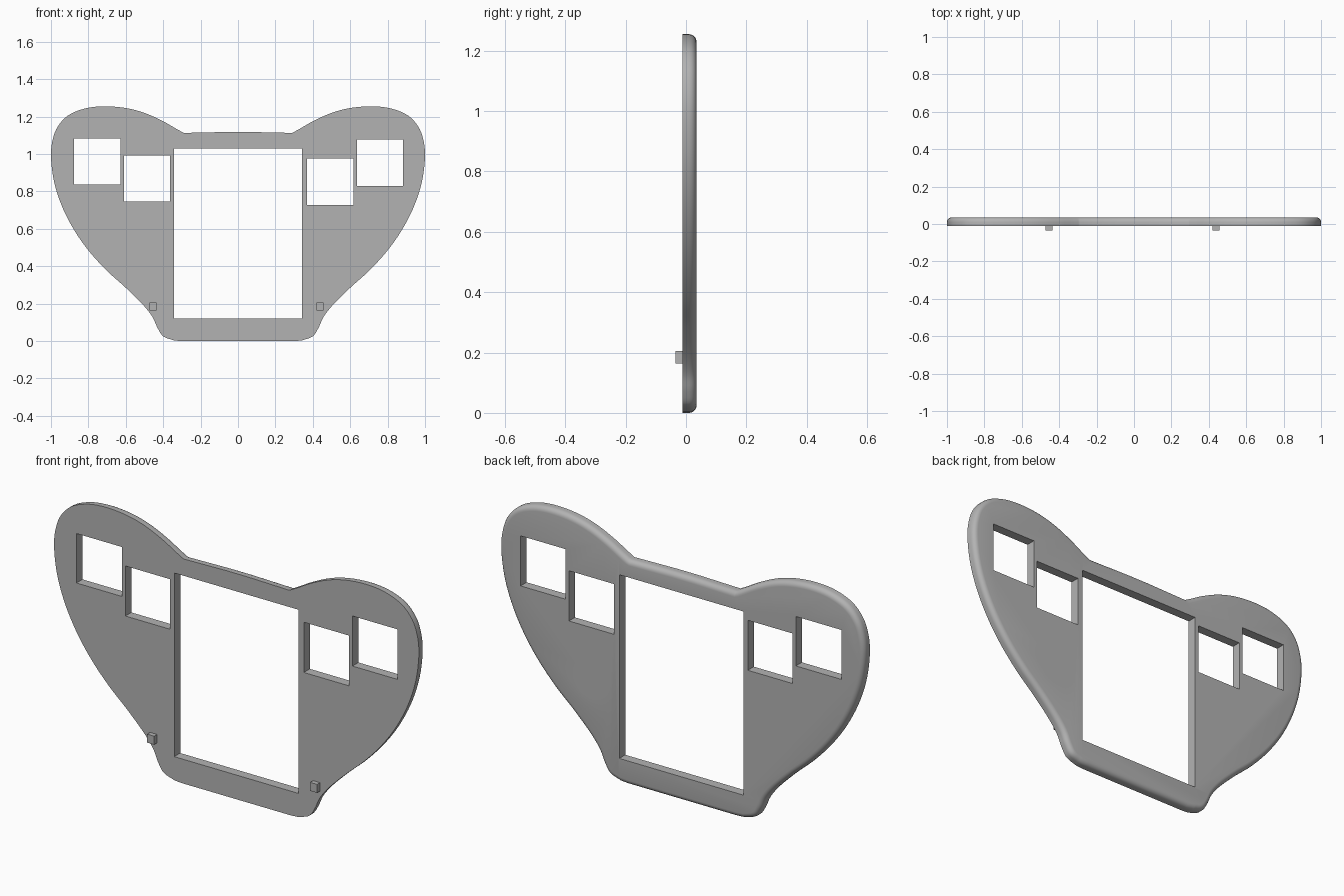
import bpy, bmesh, math
from mathutils import Vector

cube = bpy.data.objects.get("Cube")
if cube:
    bpy.data.objects.remove(cube, do_unlink=True)

grey = bpy.data.materials.new("plain grey")
grey.use_nodes = True
grey.diffuse_color = (0.45, 0.45, 0.45, 1)
grey.node_tree.nodes["Principled BSDF"].inputs["Base Color"].default_value = (0.45, 0.45, 0.45, 1)

FRONT, BACK = -0.012, 0.035


def make_object(name, bm):
    bmesh.ops.recalc_face_normals(bm, faces=bm.faces)
    mesh = bpy.data.meshes.new(name)
    bm.to_mesh(mesh)
    bm.free()
    mesh.materials.append(grey)
    obj = bpy.data.objects.new(name, mesh)
    bpy.context.collection.objects.link(obj)
    return obj


def box(name, x0, x1, y0, y1, z0, z1):
    bm = bmesh.new()
    bmesh.ops.create_cube(bm, size=1)
    for v in bm.verts:
        v.co = ((x0 + x1) / 2 + v.co.x * (x1 - x0),
                (y0 + y1) / 2 + v.co.y * (y1 - y0),
                (z0 + z1) / 2 + v.co.z * (z1 - z0))
    return make_object(name, bm)


def smooth_path(pts, steps=5):
    """Catmull-Rom curve with centripetal spacing through the points."""
    pts = [Vector(p) for p in pts]
    ext = [2 * pts[0] - pts[1]] + pts + [2 * pts[-1] - pts[-2]]
    out = []
    for a, b, c, d in zip(ext, ext[1:], ext[2:], ext[3:]):
        t1 = (b - a).length ** 0.5
        t2 = t1 + (c - b).length ** 0.5
        t3 = t2 + (d - c).length ** 0.5
        for i in range(steps):
            t = t1 + (t2 - t1) * i / steps
            p = a.lerp(b, t / t1)
            q = b.lerp(c, (t - t1) / (t2 - t1))
            r = c.lerp(d, (t - t2) / (t3 - t2))
            out.append(p.lerp(q, t / t2).lerp(q.lerp(r, (t - t1) / (t3 - t1)),
                                             (t - t1) / (t2 - t1)))
    return out + [pts[-1]]


# Outline of the left half, from the notch at the top round to the base
wing = smooth_path([
    (0.29, 1.113), (0.33, 1.135), (0.4, 1.175), (0.5, 1.22), (0.6, 1.246),
    (0.72, 1.255), (0.82, 1.243), (0.91, 1.205), (0.965, 1.145), (0.99, 1.08),
    (1.0, 1.0), (0.985, 0.86), (0.945, 0.73), (0.88, 0.6), (0.8, 0.485),
    (0.7, 0.375), (0.6, 0.285), (0.5, 0.185), (0.455, 0.125), (0.43, 0.07),
    (0.4, 0.026), (0.34, 0.003)])
half = [Vector((0.06, 1.118))] + wing + [Vector((0.3, 0))]
outline = half + [Vector((-p.x, p.y)) for p in reversed(half)]


def inset(loop, dist):
    """Move the clockwise outline inward along its normals."""
    out = []
    for i, p in enumerate(loop):
        t = (loop[(i + 1) % len(loop)] - loop[i - 1]).normalized()
        out.append(p + Vector((t.y, -t.x)) * dist)
    return out


# Plate: flat front, rounded rim at the back
bm = bmesh.new()
rings = []
RIM = 0.025
levels = [(FRONT, 0)] + [
    (BACK - RIM + RIM * math.sin(a), RIM * (1 - math.cos(a)))
    for a in (math.radians(18 * k) for k in range(6))]
for y, dist in levels:
    rings.append([bm.verts.new((p.x, y, p.y)) for p in inset(outline, dist)])
count = len(outline)
for low, high in zip(rings, rings[1:]):
    for i in range(count):
        j = (i + 1) % count
        bm.faces.new((low[i], low[j], high[j], high[i]))
bm.faces.new(rings[0])
bm.faces.new(rings[-1])
plate = make_object("face_plate", bm)

# Openings: screen, four square windows and one round hole
cutters = [box("opening_cutter", x0, x1, -0.2, 0.2, z0, z1) for x0, x1, z0, z1 in (
    (-0.341, 0.341, 0.12, 1.03),
    (-0.877, -0.627, 0.837, 1.082),
    (-0.609, -0.363, 0.745, 0.993),
    (0.369, 0.617, 0.727, 0.976),
    (0.636, 0.882, 0.83, 1.078))]
bm = bmesh.new()
bmesh.ops.create_cone(bm, cap_ends=True, segments=48, radius1=0.105, radius2=0.105, depth=0.4)
for v in bm.verts:
    v.co = (v.co.x + 0.492, v.co.z, v.co.y + 0.476)
cutters.append(make_object("round_cutter", bm))

bpy.context.view_layer.objects.active = plate
for cutter in cutters:
    mod = plate.modifiers.new("opening", "BOOLEAN")
    mod.operation = "DIFFERENCE"
    mod.solver = "EXACT"
    mod.object = cutter
    bpy.ops.object.modifier_apply(modifier=mod.name)
    bpy.data.objects.remove(cutter, do_unlink=True)

bpy.ops.object.select_all(action="DESELECT")
plate.select_set(True)
bpy.ops.object.shade_smooth_by_angle(angle=math.radians(30))

# Small locating pegs on the front
box("right_peg", -0.473, -0.435, -0.035, FRONT + 0.005, 0.163, 0.205)
box("left_peg", 0.42, 0.458, -0.035, FRONT + 0.005, 0.163, 0.205)
